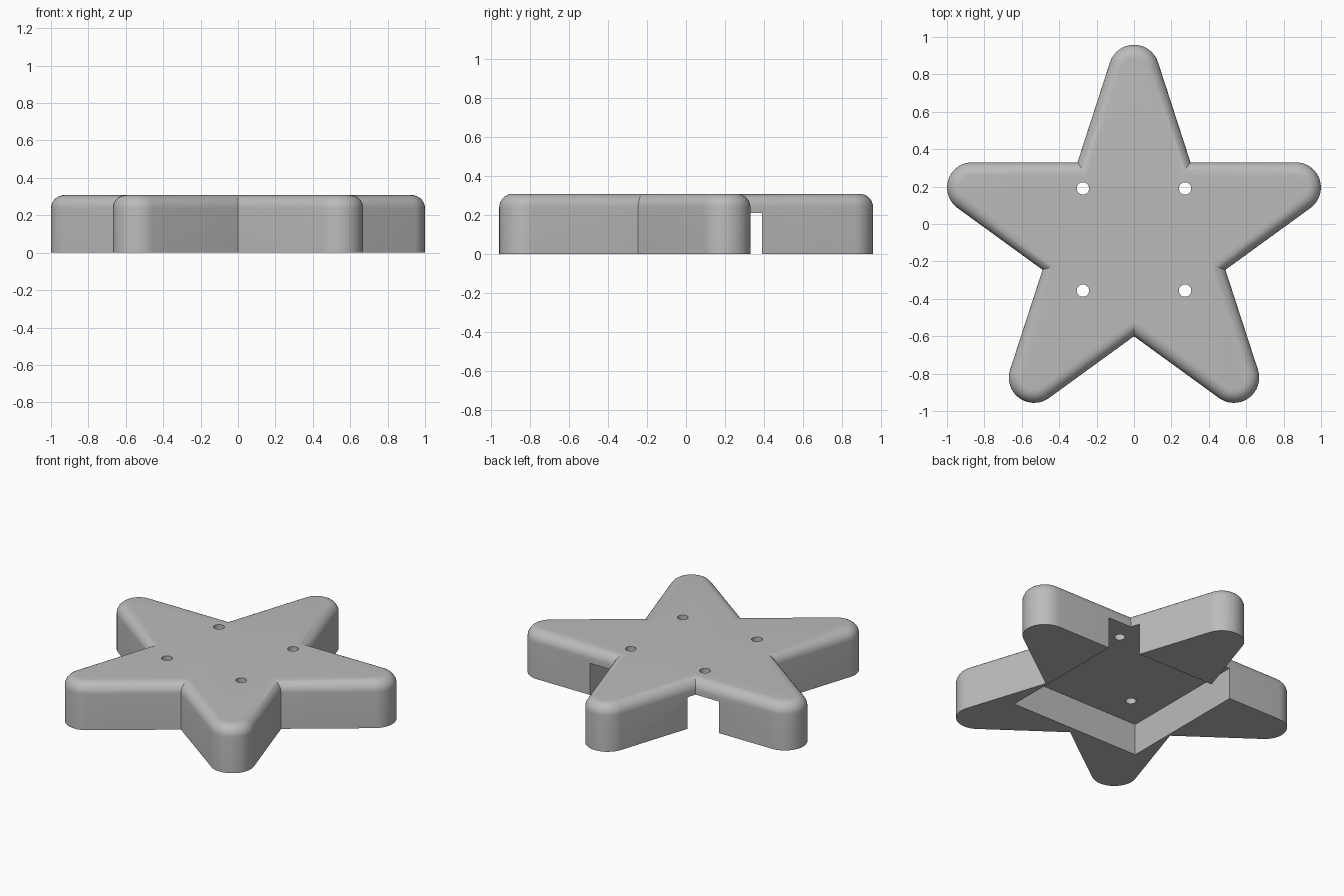
import bpy, bmesh, math
from mathutils import Vector

if "Cube" in bpy.data.objects:
    bpy.data.objects.remove(bpy.data.objects["Cube"], do_unlink=True)

CENTRE_Y = -0.086      # star centre
NOTCH = 0.514          # radius of the inner corners
TIP_R = 0.135          # rounding radius of each point
TIP_D = 0.909          # distance of the rounding centre
HEIGHT = 0.308
FILLET = 0.07
ROOF = 0.21            # underside of the top plate

mat = bpy.data.materials.new("plain grey")
mat.use_nodes = True
grey = (0.5, 0.5, 0.5, 1)
mat.diffuse_color = grey
mat.node_tree.nodes["Principled BSDF"].inputs["Base Color"].default_value = grey


def star_outline(inset):
    """Five rounded points and five sharp notches, shrunk by inset."""
    points = []
    steps = 16
    for arm in range(5):
        a = math.radians(90 + 72 * arm)
        centre = Vector((math.cos(a), math.sin(a))) * TIP_D
        for i in range(steps + 1):
            t = a + math.radians(-72 + 144 * i / steps)
            points.append(centre + Vector((math.cos(t), math.sin(t))) * (TIP_R - inset))
        b = a + math.radians(36)
        reach = NOTCH - inset / math.cos(math.radians(36))
        points.append(Vector((math.cos(b), math.sin(b))) * reach)
    return points


def make_object(name, bm):
    bmesh.ops.recalc_face_normals(bm, faces=bm.faces)
    mesh = bpy.data.meshes.new(name)
    bm.to_mesh(mesh)
    bm.free()
    obj = bpy.data.objects.new(name, mesh)
    bpy.context.collection.objects.link(obj)
    mesh.materials.append(mat)
    return obj


# Star body: straight wall, then a quarter-round top edge
levels = [(0, 0)]
for i in range(9):
    t = math.pi / 2 * i / 8
    levels.append((FILLET * (1 - math.cos(t)), HEIGHT - FILLET * (1 - math.sin(t))))
bm = bmesh.new()
rings = [[bm.verts.new((p.x, p.y + CENTRE_Y, z)) for p in star_outline(inset)]
         for inset, z in levels]
for low, high in zip(rings, rings[1:]):
    for i in range(len(low)):
        j = (i + 1) % len(low)
        bm.faces.new((low[i], low[j], high[j], high[i]))
bm.faces.new(rings[0])
bm.faces.new(rings[-1])
star = make_object("star_body", bm)

# Square pocket cutter, open at the bottom
bm = bmesh.new()
bmesh.ops.create_cube(bm, size=1)
bmesh.ops.scale(bm, vec=(0.95, 0.945, ROOF + 0.2), verts=bm.verts)
bmesh.ops.translate(bm, vec=(0, -0.0825, (ROOF - 0.2) / 2), verts=bm.verts)
cutters = [make_object("pocket_cutter", bm)]

# Screw hole cutters
bm = bmesh.new()
for x in (-0.273, 0.273):
    for y in (-0.356, 0.19):
        made = bmesh.ops.create_cone(bm, cap_ends=True, segments=32,
                                     radius1=0.033, radius2=0.033, depth=0.4)
        bmesh.ops.translate(bm, vec=(x, y, 0.3), verts=made["verts"])
cutters.append(make_object("hole_cutter", bm))

# Cut the pocket and holes
bpy.ops.object.select_all(action="DESELECT")
bpy.context.view_layer.objects.active = star
star.select_set(True)
for cutter in cutters:
    mod = star.modifiers.new(cutter.name, "BOOLEAN")
    mod.operation = "DIFFERENCE"
    mod.solver = "EXACT"
    mod.object = cutter
    bpy.ops.object.modifier_apply(modifier=mod.name)
    bpy.data.objects.remove(cutter, do_unlink=True)

bpy.ops.object.shade_smooth_by_angle(angle=math.radians(30))
